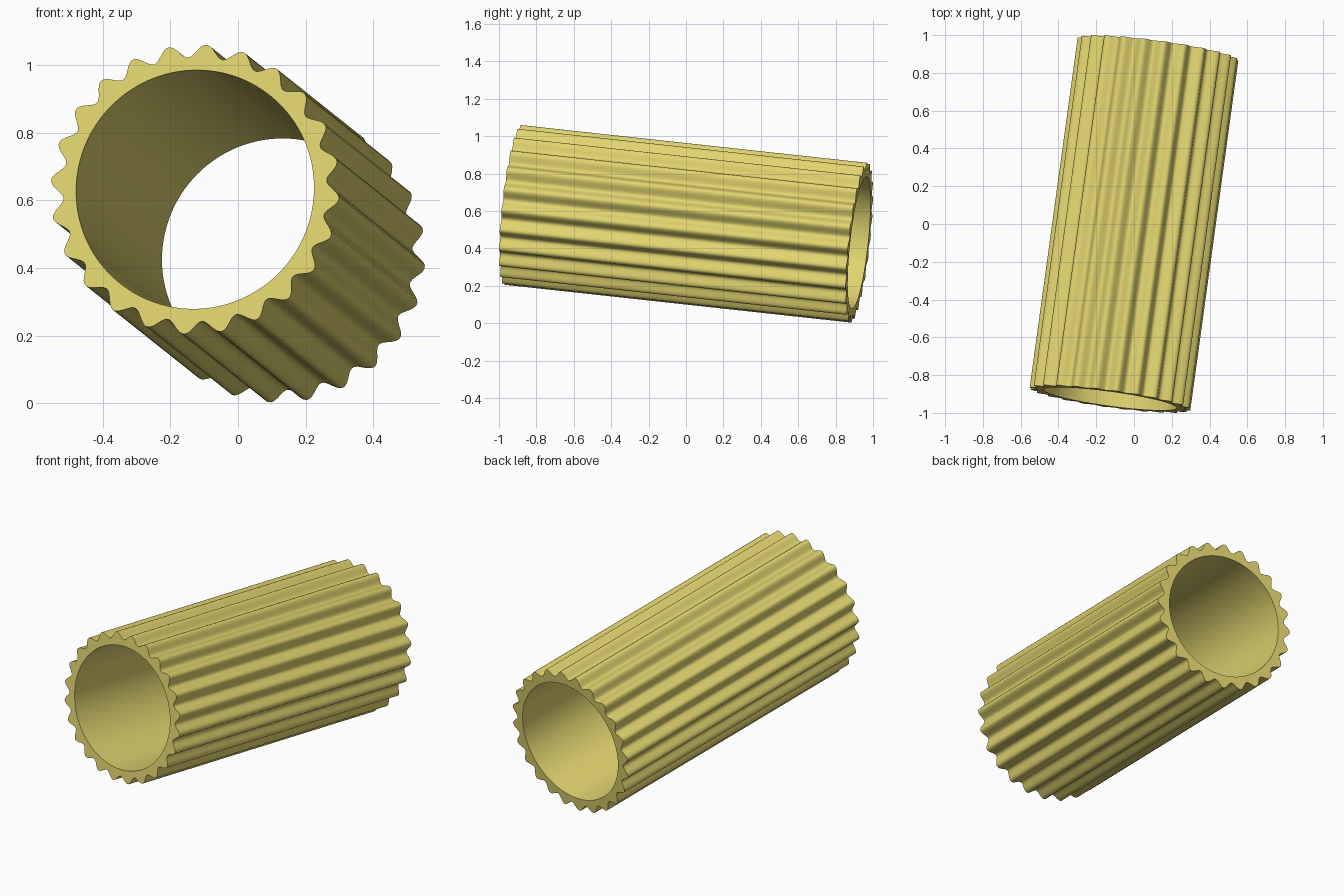
import bpy, bmesh, math
from mathutils import Vector, Matrix

if "Cube" in bpy.data.objects:
    bpy.data.objects.remove(bpy.data.objects["Cube"])

TEETH, STEPS = 24, 12
N = TEETH * STEPS
R_MID, WAVE, BORE = 0.412, 0.019, 0.355
PHASE = math.radians(10.5)

# tilted axis frame
start, end = Vector((-0.127, -0.926, 0.632)), Vector((0.127, 0.926, 0.430))
d = (end - start).normalized()
u = (Vector((1, 0, 0)) - d * d.x).normalized()
v = u.cross(d)

bm = bmesh.new()


def ring(centre, radius):
    out = []
    for i in range(N):
        a = 2 * math.pi * i / N
        r = radius(a)
        out.append(bm.verts.new(centre + u * r * math.cos(a) + v * r * math.sin(a)))
    return out


# wavy outside, plain round bore, flat ring ends
outer = lambda a: R_MID + WAVE * math.cos(TEETH * (a - PHASE))
inner = lambda a: BORE
loops = [ring(start, outer), ring(end, outer), ring(end, inner), ring(start, inner)]
for k in range(4):
    a, b = loops[k], loops[(k + 1) % 4]
    for i in range(N):
        j = (i + 1) % N
        bm.faces.new((a[i], a[j], b[j], b[i]))
bmesh.ops.recalc_face_normals(bm, faces=bm.faces)

mesh = bpy.data.meshes.new("fluted_tube")
bm.to_mesh(mesh)
bm.free()
tube = bpy.data.objects.new("fluted_tube", mesh)
bpy.context.collection.objects.link(tube)

# yellow finish
mat = bpy.data.materials.new("yellow")
mat.diffuse_color = (0.75, 0.66, 0.16, 1)
mat.use_nodes = True
mat.node_tree.nodes["Principled BSDF"].inputs["Base Color"].default_value = mat.diffuse_color
mesh.materials.append(mat)

bpy.context.view_layer.objects.active = tube
tube.select_set(True)
bpy.ops.object.shade_smooth_by_angle(angle=math.radians(40))
